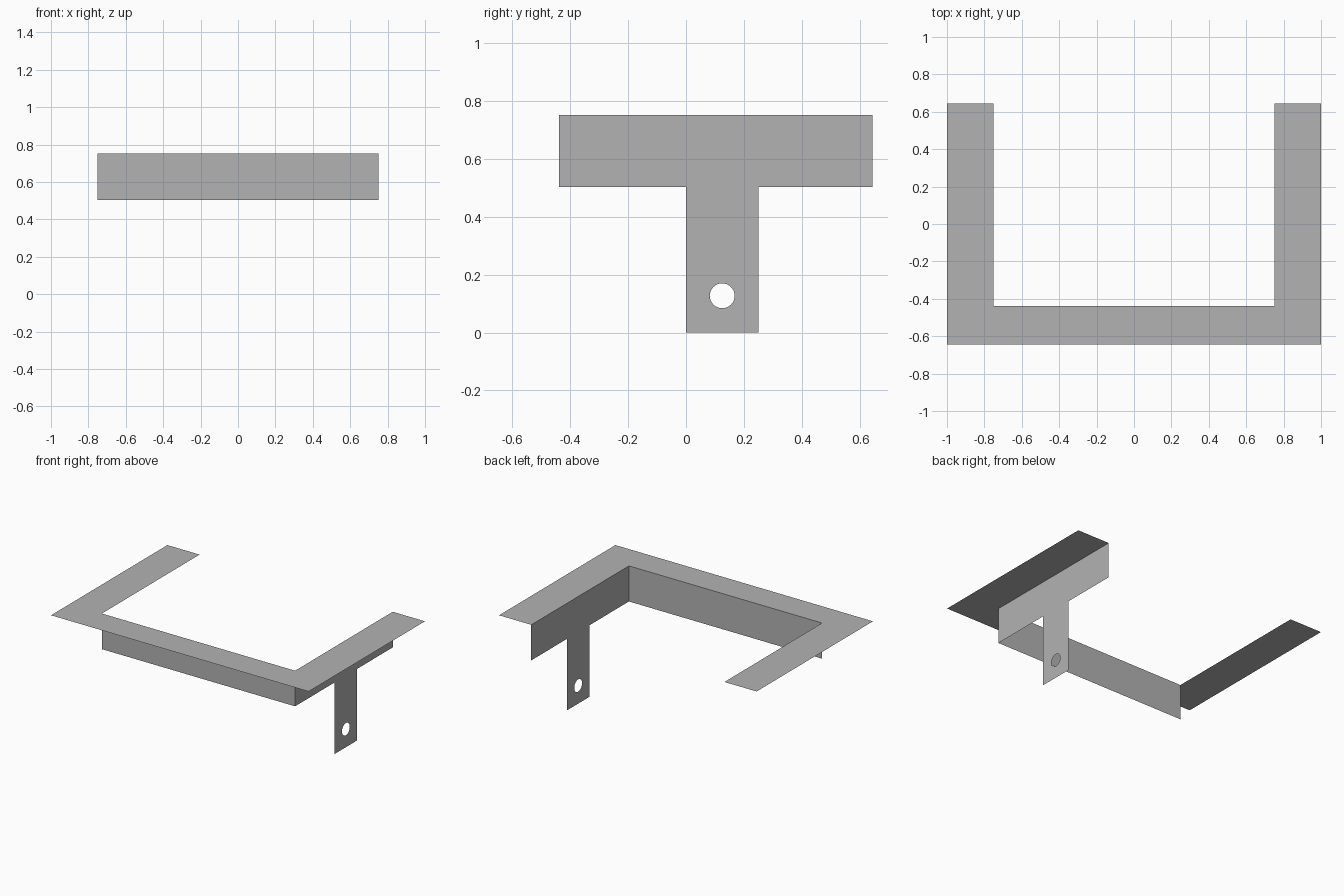
import bpy
import bmesh
from math import cos, sin, tau
from mathutils import Vector

cube = bpy.data.objects.get("Cube")
if cube:
    bpy.data.objects.remove(cube, do_unlink=True)

# Plain grey sheet metal
grey = bpy.data.materials.new("sheet_grey")
grey.use_nodes = True
colour = (0.45, 0.45, 0.45, 1)
grey.diffuse_color = colour
grey.node_tree.nodes["Principled BSDF"].inputs["Base Color"].default_value = colour


def sheet(name, loops, place, normal):
    """Fill flat outlines (first is the rim, others are holes) with a thin sheet."""
    bm = bmesh.new()
    edges = []
    for loop in loops:
        verts = [bm.verts.new(place(u, v)) for u, v in loop]
        edges += [bm.edges.new((a, b)) for a, b in zip(verts, verts[1:] + verts[:1])]
    normal = Vector(normal)
    bmesh.ops.triangle_fill(bm, edges=edges, normal=normal, use_beauty=True)
    bm.normal_update()
    for face in bm.faces:
        if face.normal.dot(normal) < 0:
            face.normal_flip()
    mesh = bpy.data.meshes.new(name)
    bm.to_mesh(mesh)
    bm.free()
    mesh.materials.append(grey)
    obj = bpy.data.objects.new(name, mesh)
    bpy.context.collection.objects.link(obj)
    return obj


OUT_X, IN_X = 1.0, 0.75
FRONT, BACK, IN_Y = -0.645, 0.645, -0.438
TOP, LOW = 0.752, 0.502
LEG_W = 0.25

# U-shaped top flange
half = [(OUT_X, FRONT), (OUT_X, BACK), (IN_X, BACK), (IN_X, IN_Y)]
flange = half + [(-x, y) for x, y in reversed(half)]
sheet("top_flange", [flange], lambda x, y: (x, y, TOP), (0, 0, 1))

# Upright front panel under the inner edge
front = [(-IN_X, LOW), (IN_X, LOW), (IN_X, TOP), (-IN_X, TOP)]
sheet("front_panel", [front], lambda x, z: (x, IN_Y, z), (0, -1, 0))

# Side panel with a drilled leg, on one side only
side = [(IN_Y, TOP), (IN_Y, LOW), (0, LOW), (0, 0),
        (LEG_W, 0), (LEG_W, LOW), (BACK, LOW), (BACK, TOP)]
hole = [(LEG_W / 2 + 0.043 * cos(tau * i / 32), 0.127 + 0.043 * sin(tau * i / 32))
        for i in range(32)]
sheet("side_panel_with_leg", [side, hole], lambda y, z: (IN_X, y, z), (1, 0, 0))
